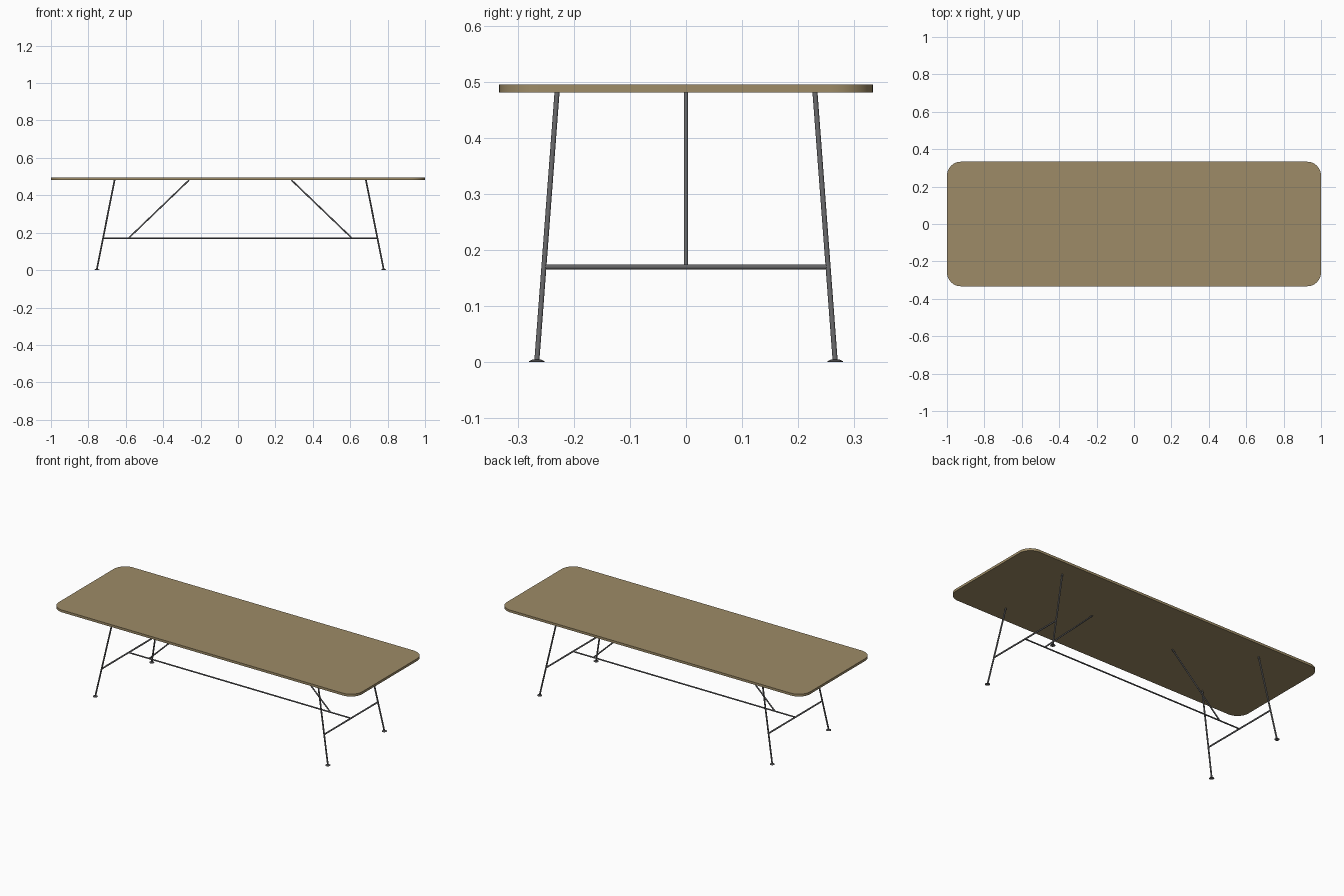
import bpy, bmesh, math
from mathutils import Vector

cube = bpy.data.objects.get("Cube")
if cube:
    bpy.data.objects.remove(cube, do_unlink=True)


def material(name, rgb):
    m = bpy.data.materials.new(name)
    m.use_nodes = True
    m.diffuse_color = (*rgb, 1)
    m.node_tree.nodes["Principled BSDF"].inputs["Base Color"].default_value = (*rgb, 1)
    return m


wood = material("oak wood", (0.34, 0.26, 0.135))
metal = material("dark grey metal", (0.13, 0.13, 0.135))


def finish(name, bm, mat):
    bmesh.ops.recalc_face_normals(bm, faces=bm.faces)
    mesh = bpy.data.meshes.new(name)
    bm.to_mesh(mesh)
    bm.free()
    mesh.materials.append(mat)
    obj = bpy.data.objects.new(name, mesh)
    bpy.context.collection.objects.link(obj)
    bpy.ops.object.select_all(action='DESELECT')
    obj.select_set(True)
    bpy.context.view_layer.objects.active = obj
    bpy.ops.object.shade_smooth_by_angle(angle=math.radians(40))
    return obj


def rod(name, a, b, radius):
    a, b = Vector(a), Vector(b)
    bm = bmesh.new()
    bmesh.ops.create_cone(bm, cap_ends=True, segments=20, radius1=radius,
                          radius2=radius, depth=(b - a).length)
    obj = finish(name, bm, metal)
    obj.location = (a + b) / 2
    obj.rotation_mode = 'QUATERNION'
    obj.rotation_quaternion = (b - a).to_track_quat('Z', 'Y')
    return obj


# Tabletop: slab with rounded corners
HALF_X, HALF_Y, CORNER = 1.0, 0.333, 0.075
UNDER, TOP = 0.481, 0.495
bm = bmesh.new()
outline = []
for i, (sx, sy) in enumerate([(1, 1), (-1, 1), (-1, -1), (1, -1)]):
    for k in range(13):
        t = math.radians(90 * (i + k / 12))
        outline.append(bm.verts.new((sx * (HALF_X - CORNER) + CORNER * math.cos(t),
                                     sy * (HALF_Y - CORNER) + CORNER * math.sin(t), UNDER)))
face = bm.faces.new(outline)
slab = bmesh.ops.extrude_face_region(bm, geom=[face])
bmesh.ops.translate(bm, vec=(0, 0, TOP - UNDER),
                    verts=[v for v in slab["geom"] if isinstance(v, bmesh.types.BMVert)])
finish("tabletop", bm, wood)

# Trestle base, set slightly off the centre of the top
BASE_X, BAR_Z, R = 0.012, 0.17, 0.0045
BAR_X, BAR_Y = 0.733, 0.253

for sx, end in ((1, "left"), (-1, "right")):
    for sy, side in ((-1, "front"), (1, "back")):
        # Splayed leg
        foot = Vector((BASE_X + sx * 0.767, sy * 0.266, 0.002))
        head = (BASE_X + sx * 0.672, sy * 0.23, UNDER)
        rod(f"{side}_{end}_leg", foot, head, R)
        # Low domed foot pad
        bm = bmesh.new()
        bmesh.ops.create_cone(bm, cap_ends=True, segments=24, radius1=0.0135,
                              radius2=0.0135, depth=0.002)
        bmesh.ops.translate(bm, vec=(0, 0, 0.001), verts=bm.verts)
        lid = max(bm.faces, key=lambda f: f.calc_center_median().z)
        bmesh.ops.inset_region(bm, faces=[lid], thickness=0.006, depth=0.003)
        pad = finish(f"{side}_{end}_foot", bm, metal)
        pad.location = (foot.x, foot.y, 0)
    # Crossbar between the legs, and diagonal brace up to the top
    x = BASE_X + sx * BAR_X
    rod(f"{end}_crossbar", (x, -BAR_Y, BAR_Z), (x, BAR_Y, BAR_Z), R)
    rod(f"{end}_brace", (BASE_X + sx * 0.598, 0, BAR_Z),
        (BASE_X + sx * 0.274, 0, UNDER), 0.004)

# Long stretcher
rod("stretcher", (BASE_X - BAR_X, 0, BAR_Z), (BASE_X + BAR_X, 0, BAR_Z), 0.004)
